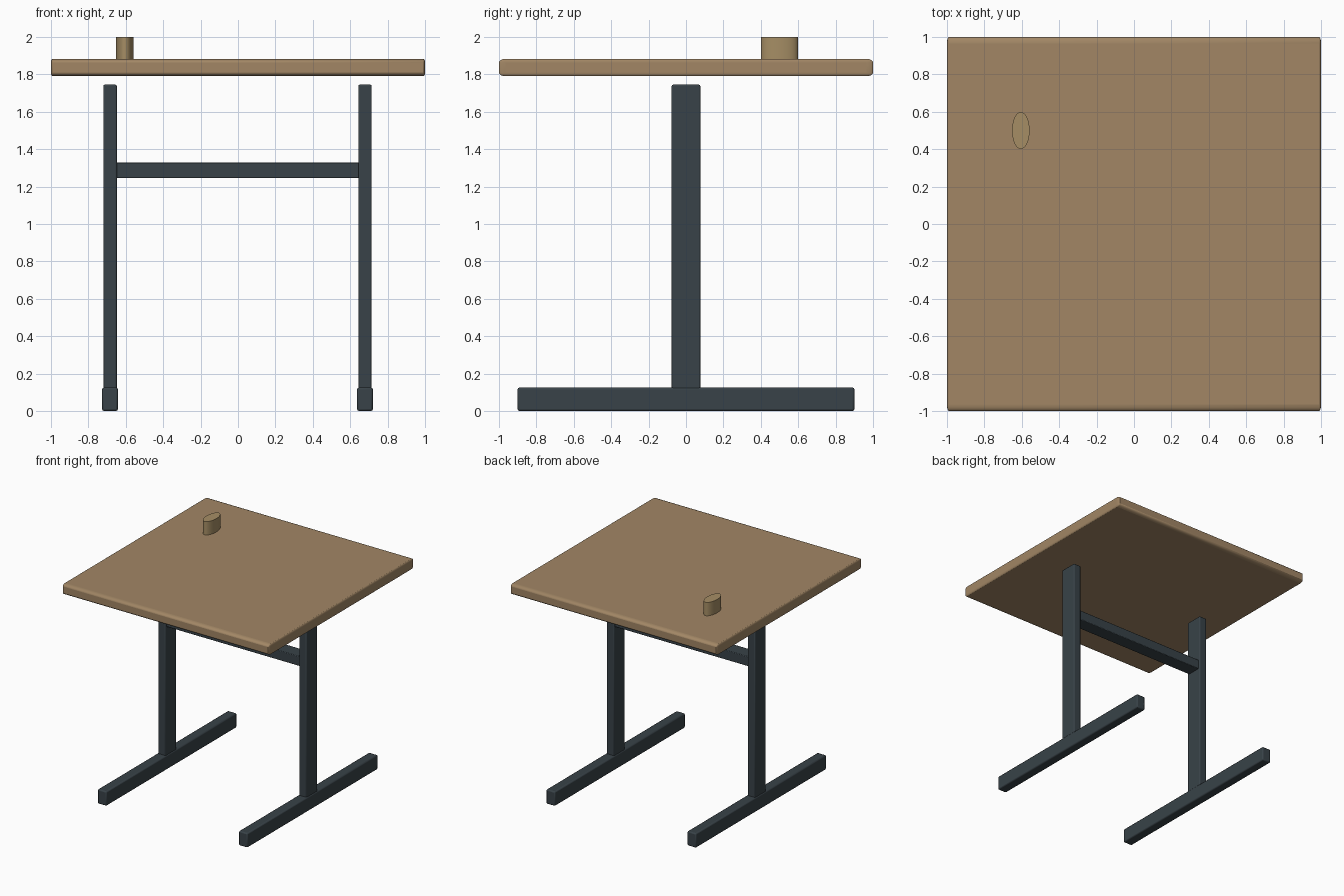
import bpy

if "Cube" in bpy.data.objects:
    bpy.data.objects.remove(bpy.data.objects["Cube"])


def material(name, color):
    m = bpy.data.materials.new(name)
    m.diffuse_color = (*color, 1)
    m.use_nodes = True
    m.node_tree.nodes["Principled BSDF"].inputs["Base Color"].default_value = m.diffuse_color
    return m


wood = material("wood", (0.36, 0.24, 0.13))
knob_wood = material("pale_wood", (0.38, 0.27, 0.13))
metal = material("dark_metal", (0.04, 0.055, 0.065))


def finish(ob, name, mat):
    ob.name = name
    ob.data.materials.append(mat)
    bpy.ops.object.shade_smooth_by_angle()
    return ob


def box(name, lo, hi, mat, round_by, stretch=(1, 1, 1), segments=2):
    # stretch keeps an object scale so the bevel differs per axis
    bpy.ops.mesh.primitive_cube_add(size=1, location=[(a + b) / 2 for a, b in zip(lo, hi)])
    ob = bpy.context.object
    for v in ob.data.vertices:
        v.co = [c * (b - a) / s for c, a, b, s in zip(v.co, lo, hi, stretch)]
    ob.scale = stretch
    finish(ob, name, mat)
    bev = ob.modifiers.new("bevel", "BEVEL")
    bev.width = round_by
    bev.segments = segments
    return ob


# Table top, rounder along its front and back edges
box("table_top", (-1, -1, 1.79), (1, 1, 1.883), wood, 0.02, (0.5, 1.7, 1), 4)

# Oval knob on the top
bpy.ops.mesh.primitive_cylinder_add(vertices=32, radius=1, depth=0.12, location=(-0.605, 0.5, 1.94))
knob = bpy.context.object
for v in knob.data.vertices:
    v.co.x *= 0.047
    v.co.y *= 0.099
finish(knob, "oval_knob", knob_wood)

# Two T-shaped supports: upright and foot on each side
for side, x in (("left", -0.684), ("right", 0.679)):
    box(side + "_leg", (x - 0.036, -0.077, 0.11), (x + 0.036, 0.077, 1.745), metal, 0.008)
    box(side + "_foot", (x - 0.042, -0.9, 0), (x + 0.042, 0.9, 0.126), metal, 0.01)

# Crossbar joining the uprights
box("crossbar", (-0.66, -0.062, 1.245), (0.655, 0.062, 1.33), metal, 0.005)
